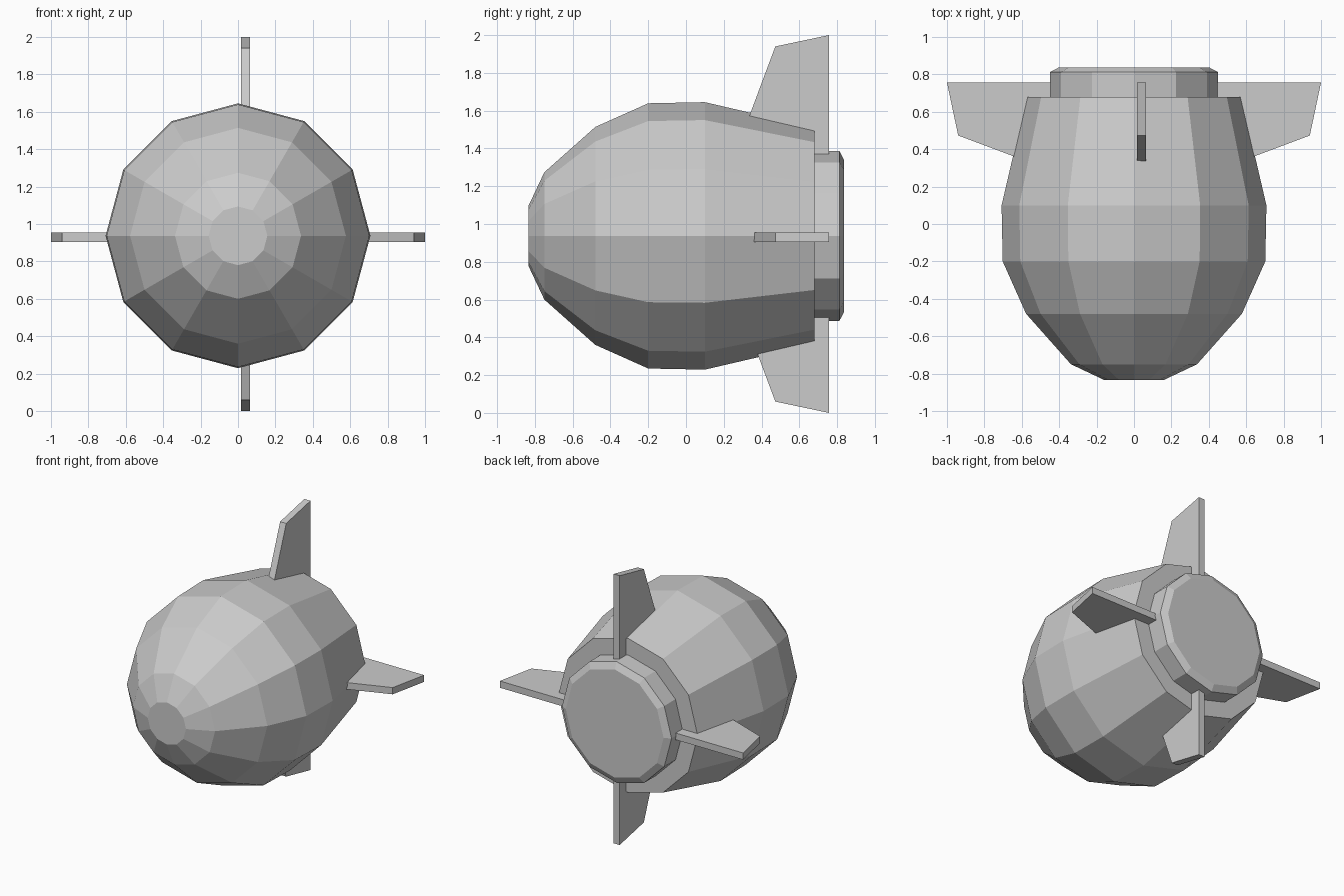
import bpy, bmesh
from math import cos, sin, tau, pi
from mathutils import Matrix, Vector

if "Cube" in bpy.data.objects:
    bpy.data.objects.remove(bpy.data.objects["Cube"])

AXIS_Z = 0.937
SIDES = 12


def finish(name, bm):
    bmesh.ops.recalc_face_normals(bm, faces=bm.faces)
    mesh = bpy.data.meshes.new(name)
    bm.to_mesh(mesh)
    bm.free()
    obj = bpy.data.objects.new(name, mesh)
    bpy.context.collection.objects.link(obj)
    return obj


def lathe(name, profile):
    """Spin (y, radius) points around the long axis and cap both ends."""
    bm = bmesh.new()
    rings = [[bm.verts.new((r * cos(tau * i / SIDES), y, AXIS_Z + r * sin(tau * i / SIDES)))
              for i in range(SIDES)] for y, r in profile]
    for a, b in zip(rings, rings[1:]):
        for i in range(SIDES):
            j = (i + 1) % SIDES
            bm.faces.new((a[i], a[j], b[j], b[i]))
    bm.faces.new(rings[0])
    bm.faces.new(rings[-1])
    return finish(name, bm)


def fin(name, angle, centre):
    """Swept plate pointing up, turned about the y axis, then moved to its centre."""
    outline = [(0.757, 0.35), (0.757, 1.0), (0.473, 0.94), (0.252, 0.35)]
    bm = bmesh.new()
    face = bm.faces.new([bm.verts.new((-0.025, y, r)) for y, r in outline])
    side = bmesh.ops.extrude_face_region(bm, geom=[face])
    moved = [g for g in side["geom"] if isinstance(g, bmesh.types.BMVert)]
    bmesh.ops.translate(bm, verts=moved, vec=(0.05, 0, 0))
    # the extrusion keeps the starting face, so the plate is closed
    bm.transform(Matrix.Translation(Vector(centre)) @ Matrix.Rotation(angle, 4, 'Y'))
    return finish(name, bm)


# Barrel-shaped body with a blunt nose
lathe("body", [(-0.835, 0.157), (-0.75, 0.337), (-0.48, 0.577),
               (-0.2, 0.702), (0.1, 0.708), (0.68, 0.573)])

# Stepped tail plug with a bevelled rim
lathe("tail_plug", [(0.66, 0.45), (0.812, 0.45), (0.837, 0.402)])

# Four tail fins
fin("fin_top", 0, (0.04, 0, 1))
fin("fin_bottom", pi, (0.04, 0, 1))
fin("fin_right", pi / 2, (0, 0, 0.93))
fin("fin_left", -pi / 2, (0, 0, 0.93))
